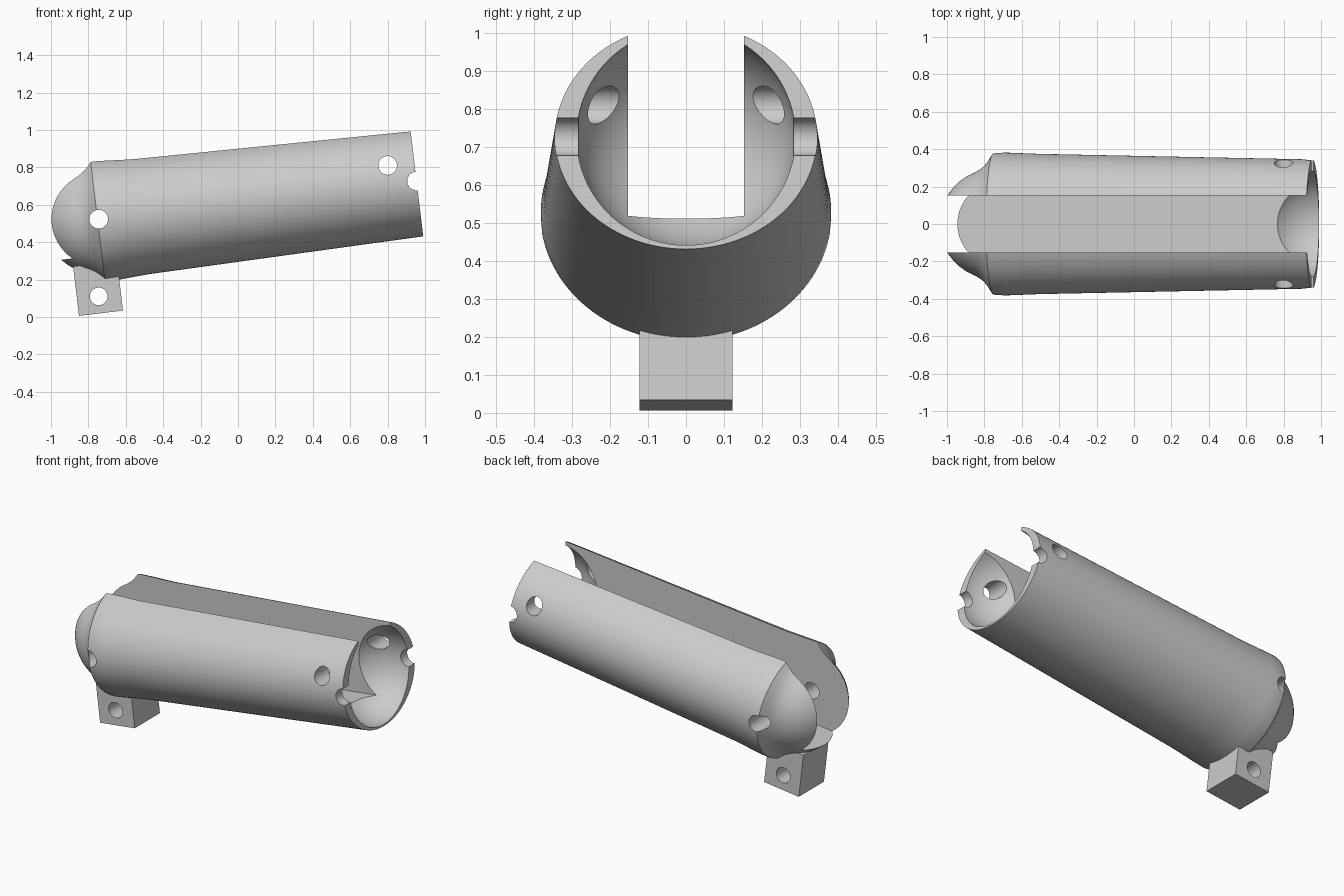
import bpy, bmesh, math
from mathutils import Matrix, Vector

cube = bpy.data.objects.get("Cube")
if cube:
    bpy.data.objects.remove(cube, do_unlink=True)

SIDES = 128
BALL = 0.295          # radius of the ball end
LENGTH = 1.712        # ball centre to socket centre
# Local frame: x along the tube axis, origin at the ball centre
TILT = Matrix.Translation((-0.745, 0, 0.523)) @ Matrix.Rotation(math.radians(-6.84), 4, 'Y')

grey = bpy.data.materials.new("plain_grey")
grey.use_nodes = True
COLOUR = (0.6, 0.6, 0.6, 1)
grey.diffuse_color = COLOUR
grey.node_tree.nodes["Principled BSDF"].inputs["Base Color"].default_value = COLOUR


def finish(name, bm):
    bmesh.ops.recalc_face_normals(bm, faces=bm.faces)
    mesh = bpy.data.meshes.new(name)
    bm.to_mesh(mesh)
    bm.free()
    mesh.materials.append(grey)
    ob = bpy.data.objects.new(name, mesh)
    bpy.context.collection.objects.link(ob)
    ob.matrix_world = TILT
    return ob


def box(name, lo, hi):
    bm = bmesh.new()
    lo, hi = Vector(lo), Vector(hi)
    size = hi - lo
    bmesh.ops.create_cube(bm, size=1, matrix=Matrix.Translation((lo + hi) / 2) @ Matrix.Diagonal((*size, 1)))
    return finish(name, bm)


def cross_pin(name, x, z, radius=0.05):
    bm = bmesh.new()
    bmesh.ops.create_cone(bm, cap_ends=True, segments=48, radius1=radius, radius2=radius, depth=2,
                          matrix=Matrix.Translation((x, 0, z)) @ Matrix.Rotation(math.pi / 2, 4, 'X'))
    return finish(name, bm)


def cut(target, cutter):
    cutter.hide_render = True
    mod = target.modifiers.new("cut", 'BOOLEAN')
    mod.operation = 'DIFFERENCE'
    mod.solver = 'EXACT'
    mod.object = cutter
    bpy.context.view_layer.objects.active = target
    bpy.ops.object.modifier_apply(modifier=mod.name)
    bpy.data.objects.remove(cutter, do_unlink=True)


def smooth(ob):
    bpy.ops.object.select_all(action='DESELECT')
    ob.select_set(True)
    bpy.context.view_layer.objects.active = ob
    bpy.ops.object.shade_smooth_by_angle(angle=math.radians(30))


# Tube body: ball end, flared collar, then a slightly tapering oval tube
sections = []
for i in range(1, 17):
    a = math.radians(68) * i / 16
    r = BALL * math.sin(a)
    sections.append((-BALL * math.cos(a), r, r))
sections += [(-0.08, 0.290, 0.286), (-0.055, 0.309, 0.298), (-0.035, 0.333, 0.311),
             (-0.018, 0.360, 0.324), (-0.006, 0.379, 0.336), (0.006, 0.383, 0.338),
             (0.08, 0.381, 0.334), (0.16, 0.378, 0.328), (0.235, 0.375, 0.324),
             (LENGTH, 0.345, 0.298)]
bm = bmesh.new()
rings = []
for x, ry, rz in sections:
    ring = [bm.verts.new((x, ry * math.cos(t), rz * math.sin(t)))
            for t in (2 * math.pi * k / SIDES for k in range(SIDES))]
    rings.append(ring)
for a, b in zip(rings, rings[1:]):
    for k in range(SIDES):
        n = (k + 1) % SIDES
        bm.faces.new((a[k], a[n], b[n], b[k]))
tip = bm.verts.new((-BALL, 0, 0))
for k in range(SIDES):
    bm.faces.new((tip, rings[0][(k + 1) % SIDES], rings[0][k]))
bm.faces.new(rings[-1])
body = finish("tube_body", bm)

# Round socket in the far end
bm = bmesh.new()
bmesh.ops.create_uvsphere(bm, u_segments=96, v_segments=48, radius=0.288,
                          matrix=Matrix.Translation((LENGTH + 0.002, 0, 0)) @ Matrix.Rotation(math.pi / 2, 4, 'Y'))
cut(body, finish("socket_cutter", bm))

# Open channel along the top
cut(body, box("channel_cutter", (-1, -0.153, -0.192), (3, 0.153, 1)))

# Cross holes: ball pivot, socket pivot and cord hole
for x, z in ((0, 0), (LENGTH, 0), (1.568, 0.101)):
    cut(body, cross_pin("hole_cutter", x, z))
smooth(body)

# Square lug below the ball end, with its own cross hole
lug = box("lower_lug", (-0.166, -0.122, -0.501), (0.071, 0.122, -0.235))
cut(lug, cross_pin("lug_hole_cutter", -0.049, -0.410, 0.047))
smooth(lug)
